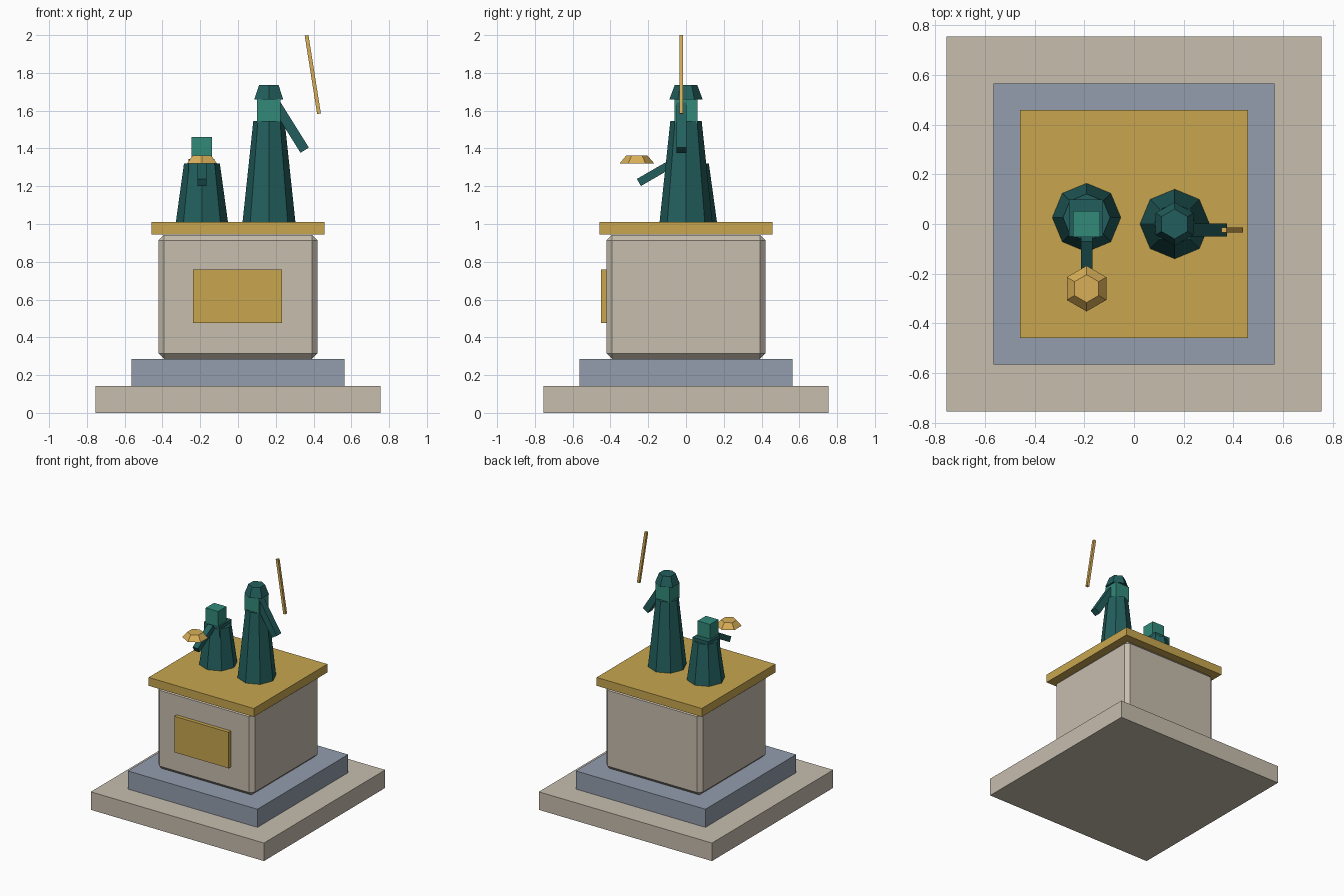
import bpy
from math import radians

if "Cube" in bpy.data.objects:
    bpy.data.objects.remove(bpy.data.objects["Cube"])


def material(name, rgb):
    m = bpy.data.materials.new(name)
    m.diffuse_color = (*rgb, 1)
    m.use_nodes = True
    m.node_tree.nodes["Principled BSDF"].inputs["Base Color"].default_value = m.diffuse_color
    return m


stone = material("stone", (0.565, 0.51, 0.42))
slate = material("blue_grey_stone", (0.287, 0.337, 0.413))
gold = material("gold", (0.578, 0.381, 0.08))
brass = material("light_brass", (0.694, 0.429, 0.098))
bronze = material("dark_verdigris", (0.016, 0.114, 0.109))
patina = material("light_verdigris", (0.032, 0.255, 0.195))


def box(name, centre, size, mat, rot=(0, 0, 0), bevel=0):
    bpy.ops.mesh.primitive_cube_add(size=1)
    ob = bpy.context.object
    ob.name = name
    ob.scale = size
    bpy.ops.object.transform_apply(location=False, rotation=False, scale=True)
    ob.location = centre
    ob.rotation_euler = [radians(a) for a in rot]
    ob.data.materials.append(mat)
    if bevel:
        mod = ob.modifiers.new("chamfer", "BEVEL")
        mod.width = bevel
        mod.segments = 1
    return ob


def frustum(name, x, y, z0, z1, r0, r1, sides, mat):
    bpy.ops.mesh.primitive_cone_add(vertices=sides, radius1=r0, radius2=r1,
                                    depth=z1 - z0, location=(x, y, (z0 + z1) / 2))
    ob = bpy.context.object
    ob.name = name
    ob.data.materials.append(mat)
    return ob


# Stepped pedestal
box("base_slab", (0, 0, 0.071), (1.51, 1.51, 0.142), stone)
box("step", (0, 0, 0.2135), (1.13, 1.13, 0.143), slate)
box("pedestal_block", (0, 0, 0.614), (0.842, 0.842, 0.658), stone, bevel=0.03)
box("pedestal_cap", (0, 0, 0.977), (0.917, 0.917, 0.066), gold)
box("plaque", (-0.003, -0.433, 0.617), (0.473, 0.034, 0.284), gold)

# Tall figure with hat, raised arm and staff
frustum("tall_robe", 0.164, 0, 1.01, 1.545, 0.14, 0.083, 8, bronze)
box("tall_head", (0.163, 0, 1.598), (0.125, 0.12, 0.126), patina)
frustum("tall_hat", 0.163, 0, 1.66, 1.735, 0.088, 0.06, 6, bronze)
box("tall_arm", (0.2735, -0.024, 1.518), (0.052, 0.054, 0.30), bronze, (0, -32, 0))
box("staff", (0.396, -0.025, 1.791), (0.02, 0.02, 0.42), brass, (0, -9, 0))

# Small figure with collar, outstretched arm and dish
frustum("small_robe", -0.191, 0.026, 1.01, 1.32, 0.138, 0.095, 8, bronze)
box("small_collar", (-0.193, 0.024, 1.30), (0.137, 0.148, 0.09), bronze)
box("small_head", (-0.191, 0, 1.402), (0.108, 0.104, 0.116), patina)
box("small_arm", (-0.191, -0.154, 1.275), (0.046, 0.043, 0.22), bronze, (-60, 0, 0))
frustum("dish", -0.191, -0.26, 1.32, 1.363, 0.092, 0.056, 6, brass)
